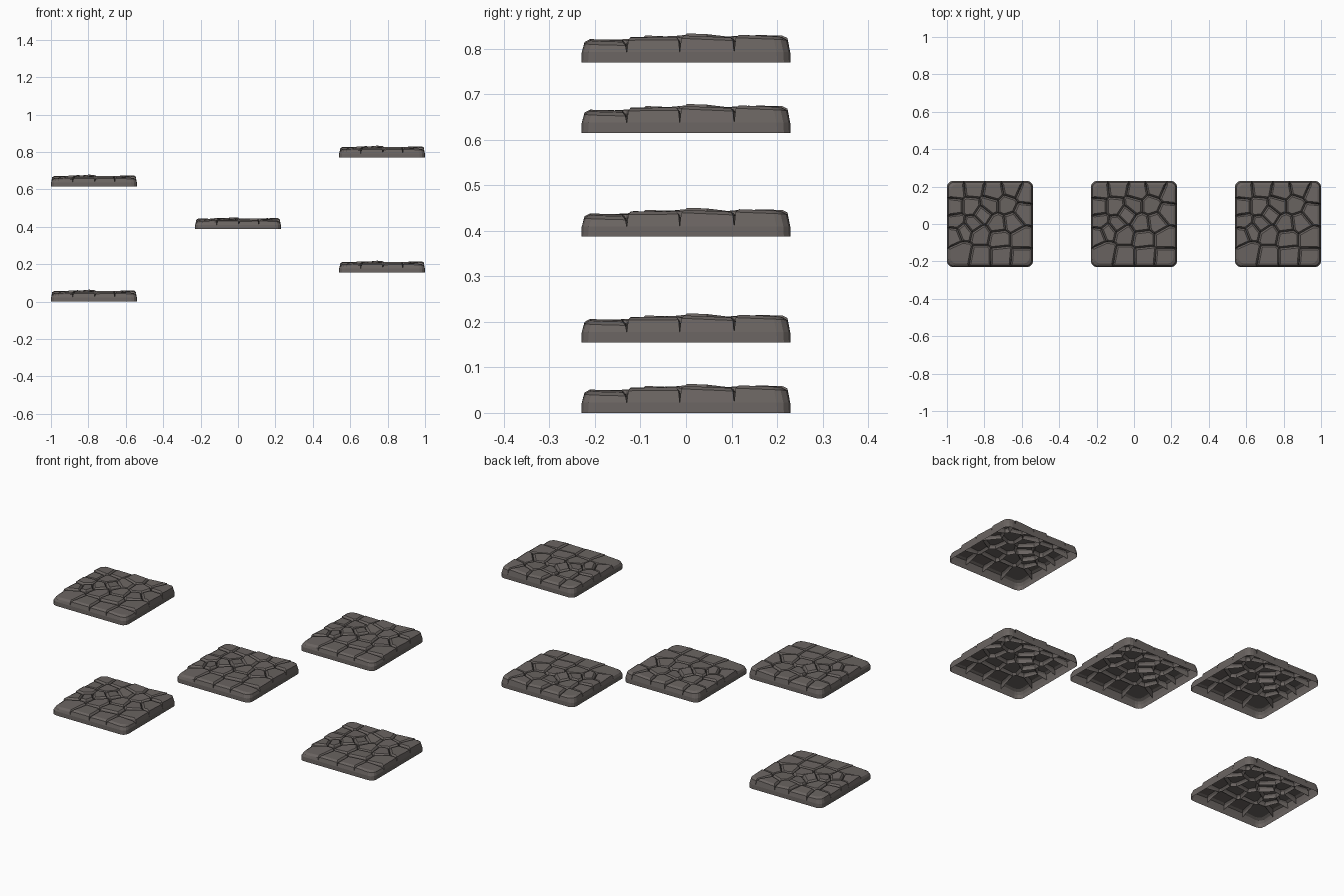
import bpy, bmesh, math, random
from mathutils import Vector

if "Cube" in bpy.data.objects:
    bpy.data.objects.remove(bpy.data.objects["Cube"])

random.seed(4)

stone = bpy.data.materials.new("warm grey stone")
stone.diffuse_color = (0.145, 0.128, 0.12, 1)
stone.use_nodes = True
stone.node_tree.nodes["Principled BSDF"].inputs["Base Color"].default_value = stone.diffuse_color

HALF, RIM = 0.229, 0.022

# Stone centres seen from above (hundredths of a unit) : x, y, height in thousandths
SEEDS = [(-18, 18, 54), (-9, 19, 53), (2, 17, 57), (12, 19, 56), (19, 16, 58),
         (-19, 9, 52), (-10, 9, 55), (0, 10, 56), (9, 10, 54), (18, 6, 55),
         (-18, 1, 56), (-9, 0, 59), (-14, -4, 55), (4, 0, 55), (12, 1, 54),
         (-19, -6, 52), (-5, -6, 54), (5, -8, 55), (17, -8, 53),
         (-15, -15, 48), (-5, -17, 50), (6, -17, 49), (17, -18, 48), (-4, 5, 60)]


def clip(poly, point, normal):
    """Keep the part of a convex polygon behind a line."""
    out = []
    for i, a in enumerate(poly):
        b = poly[(i + 1) % len(poly)]
        da, db = (a - point).dot(normal), (b - point).dot(normal)
        if da <= 0:
            out.append(a)
        if da * db < 0:
            out.append(a + (b - a) * (da / (da - db)))
    return out


def rounded_square(half, r=0.03):
    pts = []
    for k in range(4):
        mid = math.radians(45 + 90 * k)
        c = Vector((math.copysign(half - r, math.cos(mid)),
                    math.copysign(half - r, math.sin(mid))))
        for t in (-45, -15, 15, 45):
            a = mid + math.radians(t)
            pts.append(c + Vector((math.cos(a), math.sin(a))) * r)
    return pts


def cell(i, gap, edge):
    """Outline of stone i, inset by gap between stones and edge at the rim."""
    p = Vector(SEEDS[i][:2]) / 100
    poly = rounded_square(HALF - edge)
    for j, s in enumerate(SEEDS):
        if j != i:
            q = Vector(s[:2]) / 100
            n = (q - p).normalized()
            poly = clip(poly, (p + q) / 2 - n * gap, n)
    return poly


bm = bmesh.new()
for i, s in enumerate(SEEDS):
    # each stone: a chamfered, slightly tilted cap, open underneath
    tx, ty = random.uniform(-.07, .07), random.uniform(-.07, .07)
    c, h = Vector(s[:2]) / 100, s[2] / 1000
    part = bmesh.new()
    for p in cell(i, 0, 0):
        at_rim = max(abs(p.x), abs(p.y)) > HALF - 0.012
        part.verts.new((p.x, p.y, RIM if at_rim else 0.037))
    for gap, edge, drop in ((0.003, 0.006, 0.007), (0.009, 0.018, 0)):
        for p in cell(i, gap, edge):
            d = p - c
            part.verts.new((p.x, p.y, h - drop + d.x * tx + d.y * ty))
    bmesh.ops.convex_hull(part, input=part.verts)
    part.normal_update()
    bmesh.ops.delete(part, geom=[f for f in part.faces if f.normal.z < -0.05],
                     context='FACES')
    bmesh.ops.dissolve_limit(part, angle_limit=math.radians(4),
                             verts=part.verts, edges=part.edges)
    tmp = bpy.data.meshes.new("stone_cap")
    part.to_mesh(tmp)
    part.free()
    bm.from_mesh(tmp)
    bpy.data.meshes.remove(tmp)

# plain skirt below the stones
low = [bm.verts.new((p.x, p.y, 0)) for p in rounded_square(0.23)]
top = [bm.verts.new((p.x, p.y, RIM + 0.001)) for p in rounded_square(HALF)]
for k in range(len(low)):
    n = (k + 1) % len(low)
    bm.faces.new((low[k], low[n], top[n], top[k]))

mesh = bpy.data.meshes.new("stone_platform")
bm.to_mesh(mesh)
bm.free()
mesh.materials.append(stone)

# five floating copies of the platform
PLACES = {"lower_left": (-0.77, 0), "upper_left": (-0.77, 0.615), "middle": (0, 0.387),
          "lower_right": (0.77, 0.155), "upper_right": (0.77, 0.77)}
for name, (x, z) in PLACES.items():
    ob = bpy.data.objects.new(name + "_platform", mesh)
    ob.location = (x, 0, z)
    bpy.context.collection.objects.link(ob)
